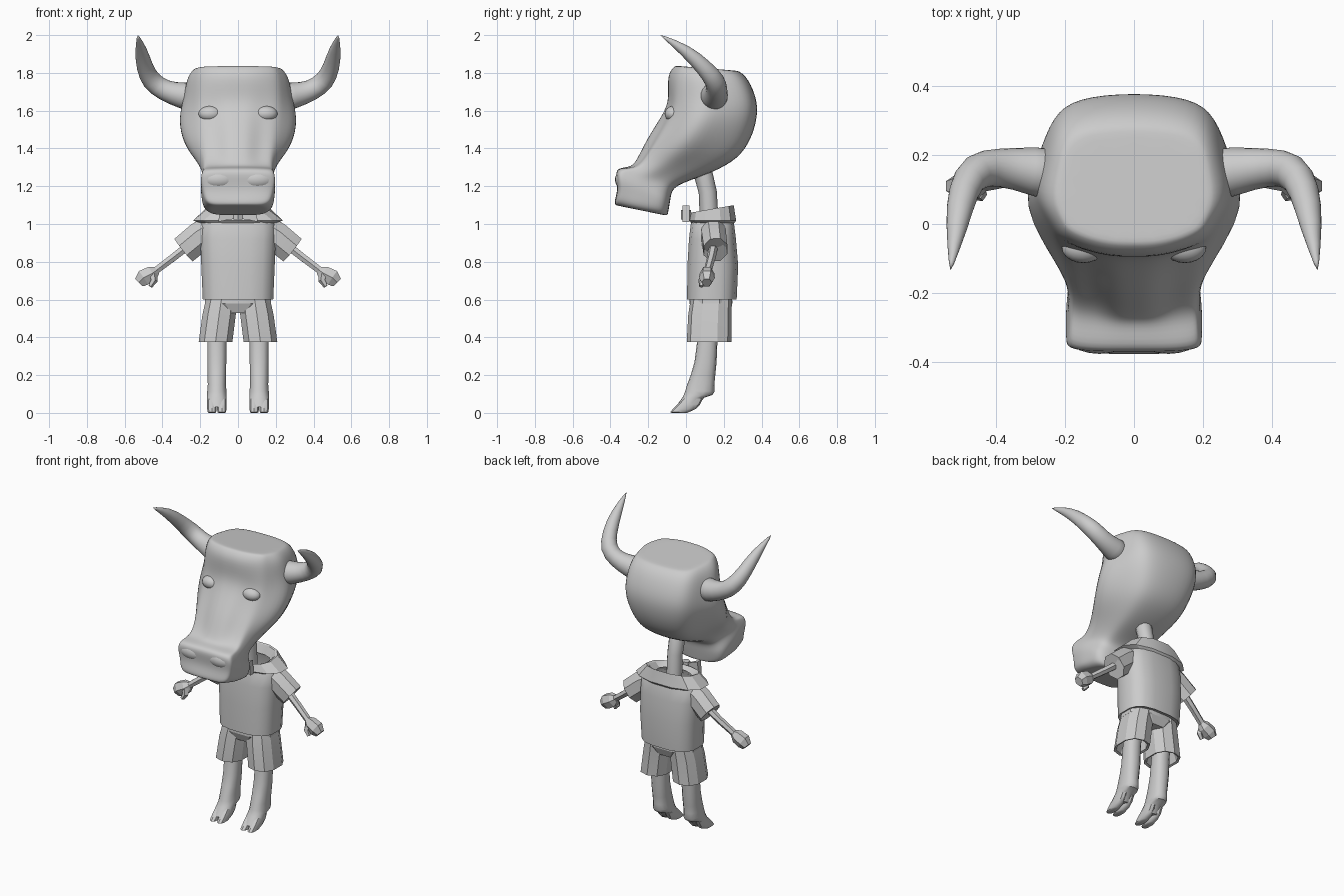
import bpy, bmesh, math
from mathutils import Vector as V


def finish(name, bm, mirror=False, subsurf=0, smooth=40):
    bmesh.ops.recalc_face_normals(bm, faces=bm.faces)
    me = bpy.data.meshes.new(name)
    bm.to_mesh(me)
    bm.free()
    ob = bpy.data.objects.new(name, me)
    bpy.context.collection.objects.link(ob)
    bpy.ops.object.select_all(action='DESELECT')
    bpy.context.view_layer.objects.active = ob
    ob.select_set(True)
    if smooth:
        bpy.ops.object.shade_smooth_by_angle(angle=math.radians(smooth))
    if mirror:
        ob.modifiers.new("mirror", 'MIRROR').use_mirror_merge = False
    if subsurf:
        s = ob.modifiers.new("subsurf", 'SUBSURF')
        s.levels = s.render_levels = subsurf
    return ob


def loft(name, rings, caps=(True, True), **kw):
    bm = bmesh.new()
    vs = [[bm.verts.new(p) for p in r] for r in rings]
    n = len(rings[0])
    for a, b in zip(vs, vs[1:]):
        for i in range(n):
            j = (i + 1) % n
            bm.faces.new((a[i], a[j], b[j], b[i]))
    for on, r in zip(caps, (vs[0], vs[-1])):
        if on:
            bm.faces.new(r)
    return finish(name, bm, **kw)


def oval(cx, cy, z, rx, ry, n=16, p=2.0, dy=0.0):
    """Horizontal superellipse ring; dy raises its back and drops its front."""
    out = []
    for i in range(n):
        a = 2 * math.pi * (i + .5) / n
        c, s = math.cos(a), math.sin(a)
        x = math.copysign(abs(c) ** (2 / p), c)
        y = math.copysign(abs(s) ** (2 / p), s)
        out.append(V((cx + rx * x, cy + ry * y, z + dy * y)))
    return out


def tube(name, pts, radii, n=10, squash=1.0, caps=(True, True), **kw):
    pts = [V(p) for p in pts]
    rings = []
    for i, (p, r) in enumerate(zip(pts, radii)):
        d = (pts[min(i + 1, len(pts) - 1)] - pts[max(i - 1, 0)]).normalized()
        ref = V((0, 1, 0)) if abs(d.y) < .8 else V((1, 0, 0))
        u = d.cross(ref).normalized()
        w = u.cross(d)
        rings.append([p + r * (u * math.cos(a) + w * squash * math.sin(a))
                      for a in (2 * math.pi * (k + .5) / n for k in range(n))])
    return loft(name, rings, caps=caps, **kw)


def blob(name, loc, scale, mirror=True):
    bm = bmesh.new()
    bmesh.ops.create_uvsphere(bm, u_segments=20, v_segments=12, radius=1)
    bmesh.ops.scale(bm, vec=scale, verts=bm.verts)
    bmesh.ops.translate(bm, vec=loc, verts=bm.verts)
    return finish(name, bm, mirror=mirror)


# Head: sections from crown to lips
# (front y,z / back y,z / half widths front, middle, back / corner depth, valley depth)
def head_ring(fy, fz, by, bz, wf, wm, wb, ct, dip):
    half = [(0, .3 * wf), (dip, .65 * wf), (ct, wf), (ct + .09, .65 * wf + .35 * wm), (.38, wm),
            (.6, .55 * wm + .45 * wb), (.86, wb), (.97, .7 * wb)]
    f, b = V((0, fy, fz)), V((0, by, bz))
    side = [f.lerp(b, t) + V((w, 0, 0)) for t, w in half]
    return [f] + side + [b] + [V((-p.x, p.y, p.z)) for p in reversed(side)]


def shrink(ring, k):
    c = sum(ring, V()) / len(ring)
    return [c + (p - c) * k for p in ring]


sections = [
    (-.06, 1.838, .285, 1.81, .195, .235, .205, .12, .04),
    (-.10, 1.79, .335, 1.77, .205, .28, .23, .12, .04),
    (-.09, 1.68, .385, 1.65, .21, .30, .24, .08, .03),
    (-.105, 1.61, .38, 1.55, .205, .328, .235, .08, .05),
    (-.155, 1.53, .35, 1.45, .19, .33, .215, .09, .07),
    (-.205, 1.45, .285, 1.345, .185, .295, .195, .09, .08),
    (-.245, 1.37, .14, 1.27, .175, .225, .165, .09, .09),
    (-.27, 1.325, .02, 1.23, .175, .20, .15, .09, .08),
    (-.295, 1.30, -.06, 1.195, .18, .192, .15, .05, .03),
    (-.37, 1.298, -.075, 1.16, .185, .195, .17, .03, .0),
    (-.37, 1.245, -.08, 1.13, .20, .20, .185, .03, .0),
    (-.36, 1.18, -.085, 1.10, .185, .195, .185, .03, .0),
    (-.38, 1.12, -.092, 1.06, .17, .19, .175, .03, .01),
    (-.375, 1.10, -.095, 1.043, .13, .16, .14, .03, .01)]
rings = [head_ring(*s) for s in sections]
rings = [shrink(rings[0], .9)] + rings + [shrink(rings[-1], .85)]
loft("head", rings, subsurf=2, smooth=180)

# Face details
blob("eye", (.147, -.068, 1.583), (.062, .045, .042))
blob("nostril_pad", (.1, -.322, 1.235), (.097, .054, .055))
blob("lower_lip", (0, -.335, 1.125), (.11, .035, .025), mirror=False)

# Horns
tube("horn", [(.22, .14, 1.67), (.30, .155, 1.68), (.39, .165, 1.705), (.462, .16, 1.755),
              (.496, .095, 1.83), (.512, 0, 1.92), (.532, -.14, 2.003)],
     [.09, .07, .057, .057, .046, .036, .006], n=12, mirror=True, subsurf=1, smooth=180)

# Neck
tube("neck", [(0, .06, 1.34), (0, .095, 1.25), (0, .115, 1.17), (0, .125, .98)],
     [.05, .05, .048, .05])

# Shirt torso with open shoulders
loft("shirt", [oval(0, y, z, rx, ry, p=2.9) for y, z, rx, ry in (
    (.137, .605, .178, .125), (.137, .60, .189, .133), (.142, .78, .197, .136),
    (.14, .92, .202, .126), (.14, 1.0, .197, .116), (.14, 1.05, .15, .10))],
    caps=(True, False))
# Collar folded over the neckline, lower in front
loft("collar", [oval(0, y, z, rx, ry, n=12, p=2.4, dy=dy) for y, z, rx, ry, dy in (
    (.14, 1.04, .12, .085, 0), (.14, 1.075, .155, .108, .02), (.14, 1.08, .17, .116, .02),
    (.142, 1.018, .245, .127, .0), (.142, 1.005, .20, .118, .0))], caps=(False, False), smooth=25)

# Bow at the throat
tube("bow_wing", [(.012, .0, 1.045), (.06, .0, 1.052), (.10, .0, 1.055)],
     [.025, .045, .062], n=4, squash=.4, mirror=True, smooth=0)
tube("bow_knot", [(0, 0, 1.025), (0, 0, 1.075)], [.026, .026], n=6, smooth=0)

# Flared open sleeves, arms and mitten hands
tube("sleeve", [(.13, .145, .98), (.20, .147, .935), (.287, .156, .863), (.277, .156, .873),
                (.21, .152, .93)],
     [.08, .085, .083, .074, .05], n=8, squash=.82, mirror=True, smooth=20)
tube("arm", [(.20, .155, .935), (.34, .135, .825), (.45, .112, .742)],
     [.026, .023, .021], n=6, mirror=True, smooth=0)
tube("hand", [(.43, .115, .755), (.455, .112, .738), (.50, .11, .715), (.525, .11, .69)],
     [.025, .046, .05, .032], n=6, squash=.85, mirror=True, smooth=0)
tube("thumb", [(.45, .095, .735), (.445, .085, .70), (.465, .08, .67)],
     [.022, .02, .012], n=5, mirror=True, smooth=0)

# Shorts
loft("shorts_hips", [oval(0, .132, z, rx, ry, n=12, p=2.8) for z, rx, ry in (
    (.63, .175, .115), (.58, .18, .116), (.53, .10, .095))], smooth=20)
loft("shorts_leg", [oval(cx, y, z, rx, ry, n=10, p=2.4) for cx, y, z, rx, ry in (
    (.088, .134, .60, .086, .110), (.10, .126, .52, .092, .114), (.119, .122, .375, .093, .118),
    (.119, .122, .38, .080, .103), (.11, .122, .46, .07, .08))], mirror=True, smooth=15)

# Legs down to the fetlock
loft("leg", [oval(.112, (a + b) / 2, z, rx, (b - a) / 2, n=14, p=2.4) for z, a, b, rx in (
    (.48, .07, .175, .05), (.37, .058, .166, .051), (.27, .045, .162, .051),
    (.20, .025, .155, .050), (.15, .006, .150, .049), (.115, -.004, .152, .052),
    (.095, -.012, .14, .053), (.08, -.02, .095, .053), (.03, -.056, .06, .052))], mirror=True)
# Cloven hooves
for tag, x in (("inner", .086), ("outer", .138)):
    loft(tag + "_hoof", [oval(x, (a + b) / 2, z, rx, (b - a) / 2, n=10, p=2.6)
                         for z, a, b, rx in ((.075, -.015, .09, .025), (.045, -.045, .075, .0265),
                                             (.02, -.070, .05, .026), (.004, -.084, .015, .023),
                                             (.0, -.076, .005, .018))],
         mirror=True)
